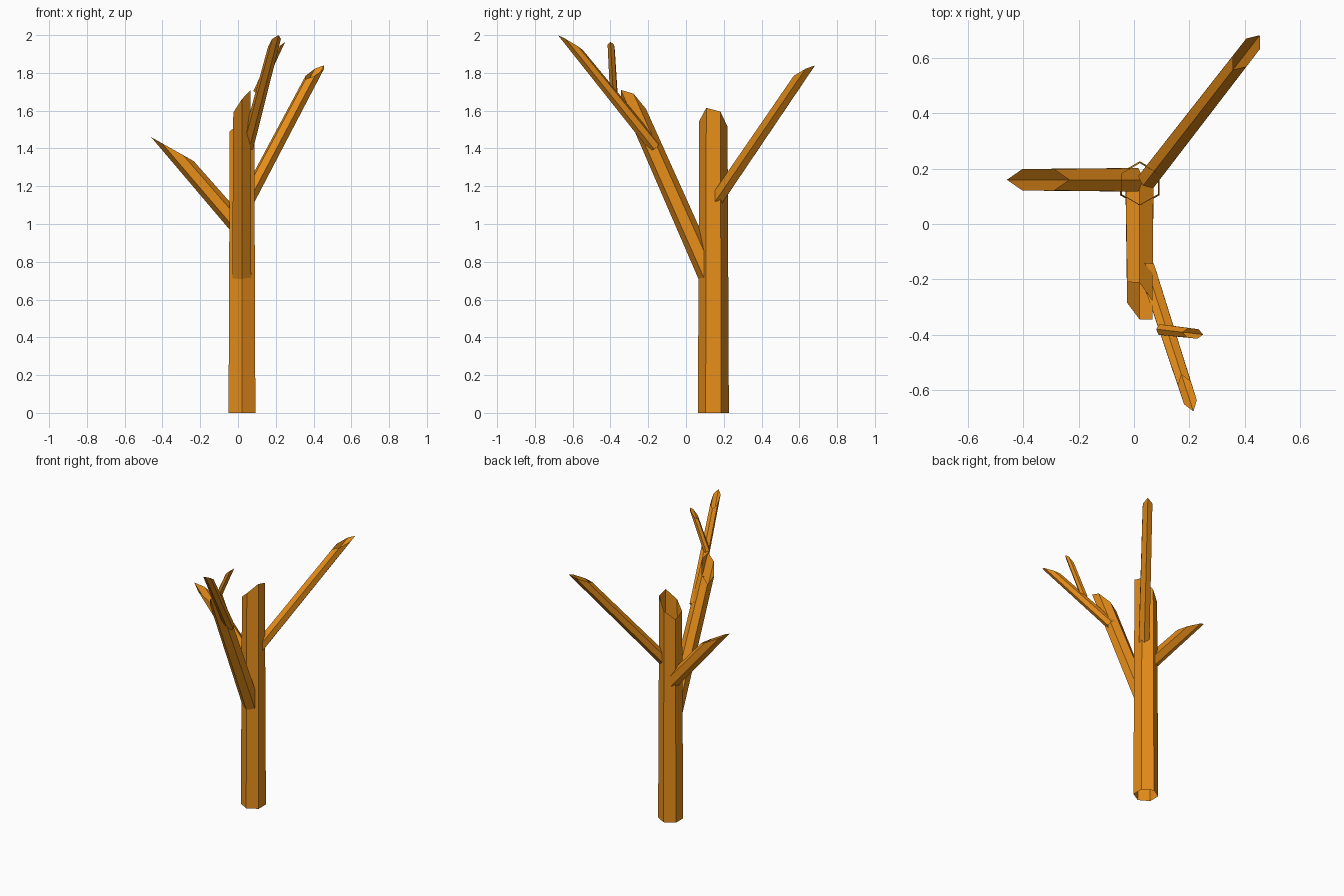
import bpy
from math import cos, sin, pi
from mathutils import Vector

if "Cube" in bpy.data.objects:
    bpy.data.objects.remove(bpy.data.objects["Cube"])

bark = bpy.data.materials.new("bark")
bark.diffuse_color = (0.8, 0.27, 0.01, 1)
bark.use_nodes = True
bark.node_tree.nodes["Principled BSDF"].inputs["Base Color"].default_value = bark.diffuse_color


def loft(name, base, tip):
    """Open six-sided tube between two rings of points."""
    n = len(base)
    faces = [(i, (i + 1) % n, n + (i + 1) % n, n + i) for i in range(n)]
    mesh = bpy.data.meshes.new(name)
    mesh.from_pydata([tuple(p) for p in base + tip], [], faces)
    mesh.materials.append(bark)
    obj = bpy.data.objects.new(name, mesh)
    bpy.context.collection.objects.link(obj)


def frame(low0, low1):
    """Axis, upward side and sideways directions of a leaning limb."""
    axis = (low1 - low0).normalized()
    side = Vector((0, 0, 1)).cross(axis).normalized()
    return axis, axis.cross(side) * -1 if axis.cross(side).z < 0 else axis.cross(side), side


def ring(low, r, up, side, axis, slope=0.0):
    """Hexagon whose lowest corner is at low, sheared back along the axis."""
    pts = []
    for k in range(6):
        a = k * pi / 3
        pts.append(low + up * r * (1 + cos(a)) - side * r * sin(a)
                   - axis * slope * r * (1 + cos(a)))
    return pts[::-1]


def limb(name, low0, low1, r0, r1, slope):
    low0, low1 = Vector(low0), Vector(low1)
    axis, up, side = frame(low0, low1)
    loft(name, ring(low0, r0, up, side, axis), ring(low1, r1, up, side, axis, slope))


# Trunk: upright hexagon with a broken, uneven top
def hexagon(r, heights):
    return [Vector((0.021 + r * cos(pi / 6 + k * pi / 3),
                    0.145 + r * sin(pi / 6 + k * pi / 3), h))
            for k, h in enumerate(heights)]


loft("trunk", hexagon(0.082, [0] * 6),
     hexagon(0.075, [1.595, 1.515, 1.46, 1.49, 1.545, 1.615]))

# Thick front branch with a splintered tip
low = Vector((0.02, 0.07, 0.70))
axis, up, side = frame(low, Vector((0.02, -0.325, 1.66)))
base = ring(low, 0.058, up, side, axis)
tip = [Vector(p) for p in [(0.02, -0.345, 1.66), (0.067, -0.345, 1.71),
                           (0.067, -0.278, 1.69), (0.02, -0.212, 1.61),
                           (-0.025, -0.21, 1.56), (-0.025, -0.285, 1.59)]]
# match each splinter corner to the base corner at the same side
order = []
for p in base:
    d = p - (low + up * 0.058)
    order.append((round(d.x / 0.05), round(d.dot(up) / 0.029)))
slots = {(0, -2): 0, (1, -1): 1, (1, 1): 2, (0, 2): 3, (-1, 1): 4, (-1, -1): 5}
loft("front_branch", base, [tip[slots[o]] for o in order])

# Side branches and twigs, each cut off at a slant
limb("left_branch", (-0.04, 0.16, 0.965), (-0.46, 0.16, 1.46), 0.049, 0.045, 2.7)
limb("back_branch", (0.07, 0.187, 1.105), (0.455, 0.683, 1.84), 0.040, 0.036, 2.2)
limb("front_twig", (0.056, -0.19, 1.385), (0.215, -0.678, 2.0), 0.034, 0.028, 2.7)
limb("small_twig", (0.12, -0.385, 1.685), (0.25, -0.4, 1.965), 0.022, 0.02, 2.2)
